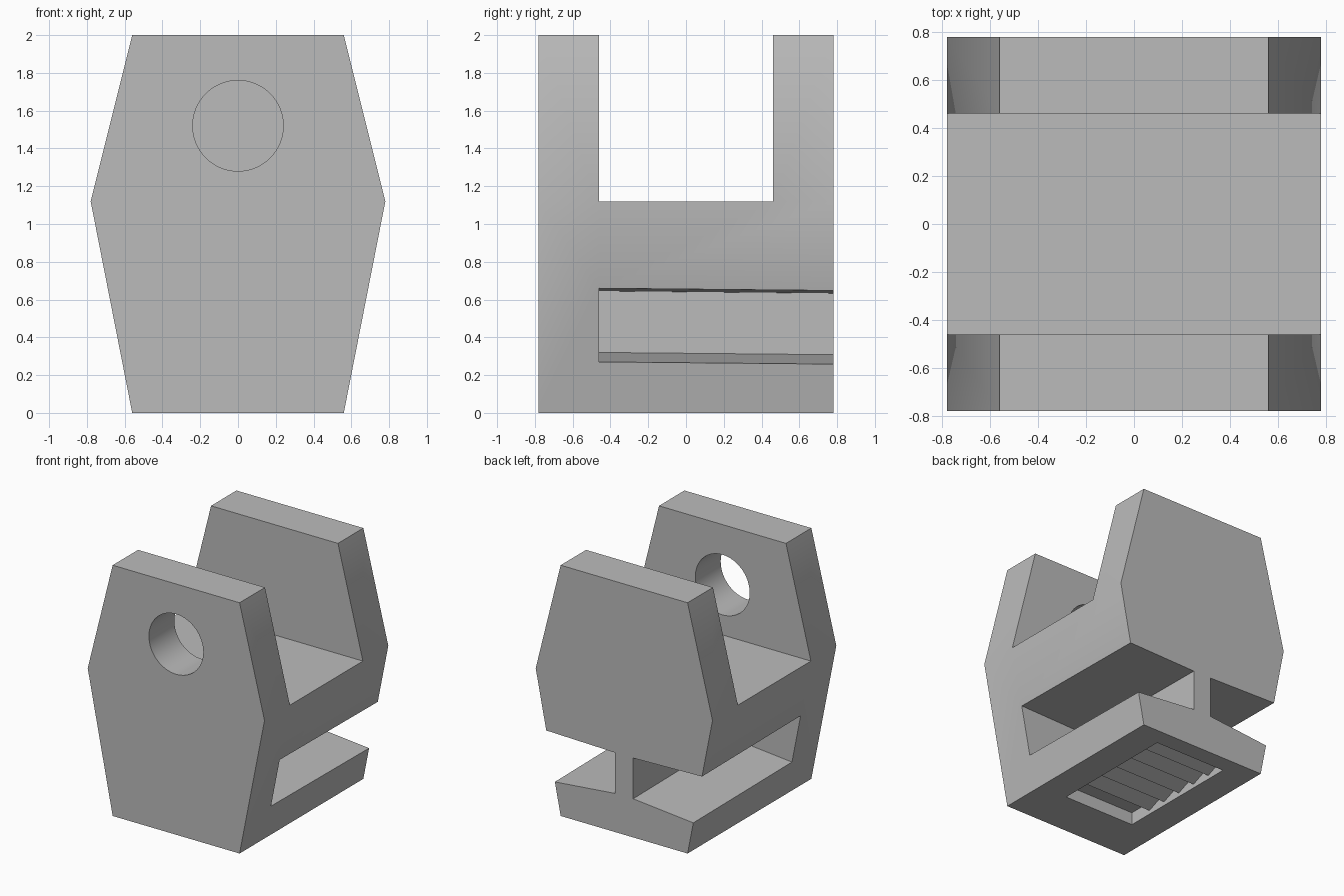
import bpy, bmesh, math
from mathutils import Vector

cube = bpy.data.objects.get("Cube")
if cube:
    bpy.data.objects.remove(cube, do_unlink=True)

grey = bpy.data.materials.new("plain grey")
grey.use_nodes = True
grey.diffuse_color = (0.5, 0.5, 0.5, 1)
for node in grey.node_tree.nodes:
    if node.type == 'BSDF_PRINCIPLED':
        node.inputs["Base Color"].default_value = (0.5, 0.5, 0.5, 1)


def loft(name, start, end):
    """Solid between two matching outlines."""
    bm = bmesh.new()
    a = [bm.verts.new(p) for p in start]
    b = [bm.verts.new(p) for p in end]
    bm.faces.new(a)
    bm.faces.new(b[::-1])
    n = len(a)
    for i in range(n):
        bm.faces.new((a[i], b[i], b[(i + 1) % n], a[(i + 1) % n]))
    bmesh.ops.recalc_face_normals(bm, faces=bm.faces)
    mesh = bpy.data.meshes.new(name)
    bm.to_mesh(mesh)
    bm.free()
    mesh.materials.append(grey)
    ob = bpy.data.objects.new(name, mesh)
    bpy.context.collection.objects.link(ob)
    return ob


def along_y(name, profile, y0, y1):
    return loft(name, [(x, y0, z) for x, z in profile],
                [(x, y1, z) for x, z in profile])


def cut(target, cutter):
    cutter.hide_render = True
    mod = target.modifiers.new(cutter.name, 'BOOLEAN')
    mod.operation = 'DIFFERENCE'
    mod.solver = 'EXACT'
    mod.object = cutter
    bpy.context.view_layer.objects.active = target
    bpy.ops.object.modifier_apply(modifier=mod.name)
    bpy.data.objects.remove(cutter, do_unlink=True)


# Six-sided block
half = [(0.56, 0), (0.78, 1.12), (0.56, 2)]
outline = half + [(-x, z) for x, z in reversed(half)]
body = along_y("bracket_body", outline, -0.78, 0.78)

# Channel between the two upright plates
channel = [(-1, 1.12), (1, 1.12), (1, 2.2), (-1, 2.2)]
cut(body, along_y("channel_cutter", channel, -0.46, 0.46))

# Round hole through the front plate
circle = [(0.24 * math.cos(math.tau * i / 64), 1.52 + 0.24 * math.sin(math.tau * i / 64))
          for i in range(64)]
cut(body, along_y("hole_cutter", circle, -0.9, -0.3))

# Tapered side slots, open at the back, leaving a central web
for name, s in (("left", 1), ("right", -1)):
    front = [Vector((s * x, -0.46, z)) for x, z in
             ((0.08, 0.32), (0.9, 0.243), (0.9, 0.665), (0.08, 0.645))]
    back = [p + Vector((0, 1.36, -0.013)) for p in front]
    cut(body, loft(name + "_slot_cutter", front, back))

# Pocket in the underside with a row of sawtooth ridges
first, last, teeth = -0.2, 0.64, 5
roof, tip = 0.1, 0.03
pitch = (last - first) / teeth
saw = [(-0.4, roof), (-0.4, -0.1), (last, -0.1), (last, roof)]
for i in reversed(range(teeth)):
    y = first + i * pitch
    saw += [(y, tip), (y, roof)]
cut(body, loft("pocket_cutter", [(-0.315, y, z) for y, z in saw],
               [(0.315, y, z) for y, z in saw]))

# Smooth the hole and keep hard edges
bpy.ops.object.select_all(action='DESELECT')
body.select_set(True)
bpy.context.view_layer.objects.active = body
bpy.ops.object.shade_smooth_by_angle(angle=math.radians(30))
